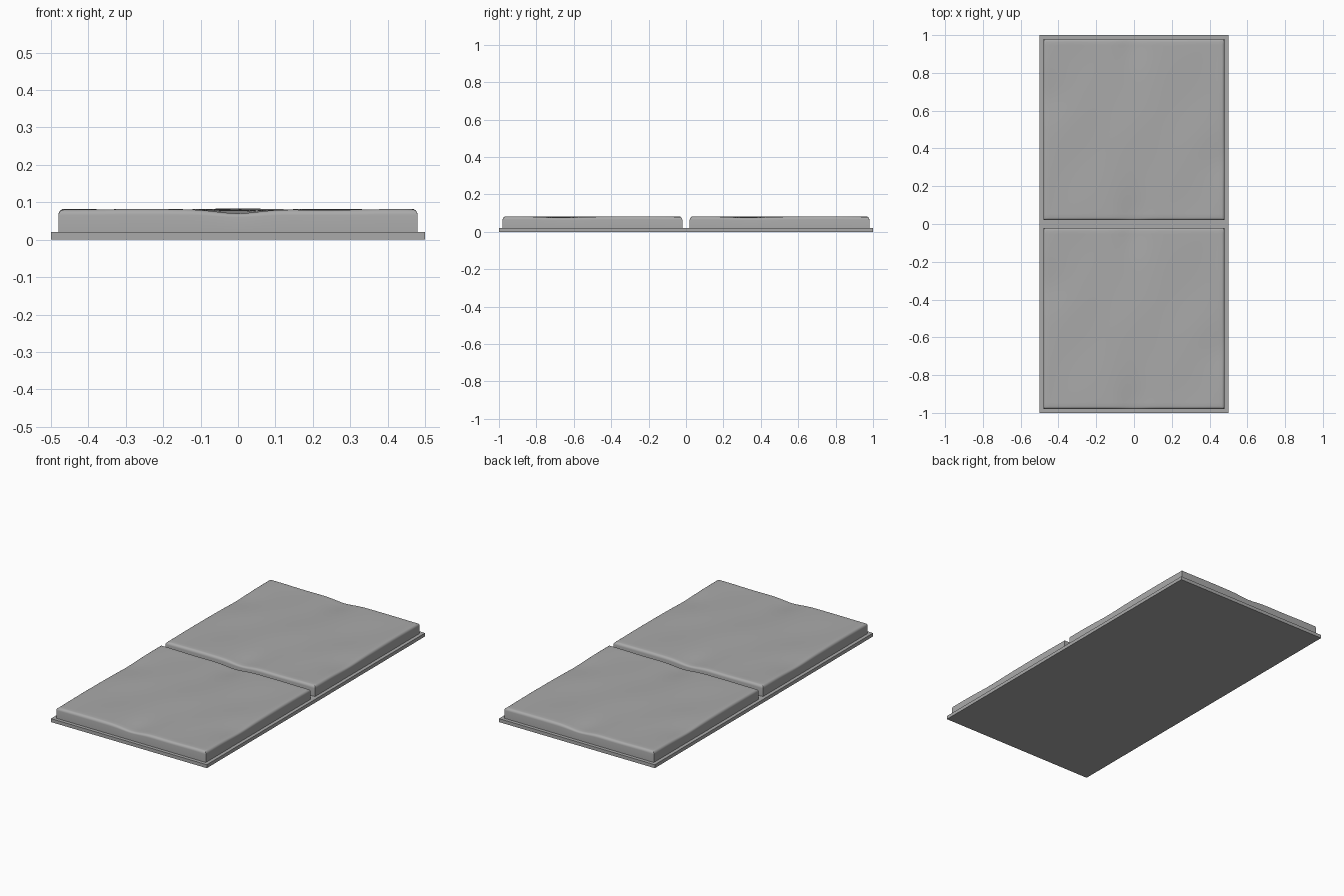
import bpy, bmesh
from math import sin, cos, pi, exp
from mathutils import Vector

if "Cube" in bpy.data.objects:
    bpy.data.objects.remove(bpy.data.objects["Cube"], do_unlink=True)

HALF, BASE_TOP, TOP, ROUND = 0.48, 0.02, 0.081, 0.015


def make_material(name, value):
    mat = bpy.data.materials.new(name)
    mat.use_nodes = True
    mat.diffuse_color = (value, value, value, 1)
    mat.node_tree.nodes["Principled BSDF"].inputs["Base Color"].default_value = mat.diffuse_color
    return mat


def make_object(name, bm, mat, location):
    bmesh.ops.recalc_face_normals(bm, faces=bm.faces)
    mesh = bpy.data.meshes.new(name)
    bm.to_mesh(mesh)
    bm.free()
    mesh.materials.append(mat)
    obj = bpy.data.objects.new(name, mesh)
    obj.location = location
    bpy.context.collection.objects.link(obj)
    return obj


def hollow(x, y, cx, cy, rx, ry):
    return exp(-((x - cx) / rx) ** 2 - ((y - cy) / ry) ** 2)


def wear(x, y):
    """Height change of the worn stone face, alike after a half turn."""
    h = 0.0015 * cos(9 * x + 5 * y) * cos(4 * x - 7 * y) + 0.0008 * cos(17 * x - 11 * y)
    for s in (-1, 1):
        h -= 0.012 * hollow(x, y, 0, s * HALF, 0.08, 0.14)
        h -= 0.006 * hollow(x, y, s * HALF, -s * 0.17, 0.14, 0.12)
    return h


stone = make_material("grey stone", 0.4)

# Flat base plate under both slabs
bm = bmesh.new()
bmesh.ops.create_cube(bm, size=1)
bmesh.ops.scale(bm, vec=(1, 2, BASE_TOP), verts=bm.verts)
make_object("base_plate", bm, stone, (0, 0, BASE_TOP / 2))


def make_slab(name, y):
    # Worn top face
    bm = bmesh.new()
    inner = HALF - ROUND
    bmesh.ops.create_grid(bm, x_segments=48, y_segments=48, size=inner)
    for v in bm.verts:
        v.co.z = TOP + wear(v.co.x, v.co.y)
    # Rounded rim and straight sides, one ring at a time
    angles = [pi / 2 * i / 4 for i in range(1, 5)]
    rings = [(inner + ROUND * sin(a), TOP - ROUND * (1 - cos(a)), 1 - 0.15 * i)
             for i, a in enumerate(angles)]
    rings.append((HALF, BASE_TOP, 0))
    edge = [e for e in bm.edges if e.is_boundary]
    size = inner
    for half, z, fade in rings:
        new = bmesh.ops.extrude_edge_only(bm, edges=edge)["geom"]
        edge = [g for g in new if isinstance(g, bmesh.types.BMEdge) and g.is_boundary]
        for v in {v for e in edge for v in e.verts}:
            x, yy = v.co.x * half / size, v.co.y * half / size
            v.co = Vector((x, yy, z + fade * wear(x, yy)))
        size = half
    obj = make_object(name, bm, stone, (0, y, 0))
    bpy.ops.object.select_all(action="DESELECT")
    obj.select_set(True)
    bpy.context.view_layer.objects.active = obj
    bpy.ops.object.shade_smooth_by_angle(angle=pi / 6)


make_slab("front_slab", -0.5)
make_slab("back_slab", 0.5)
